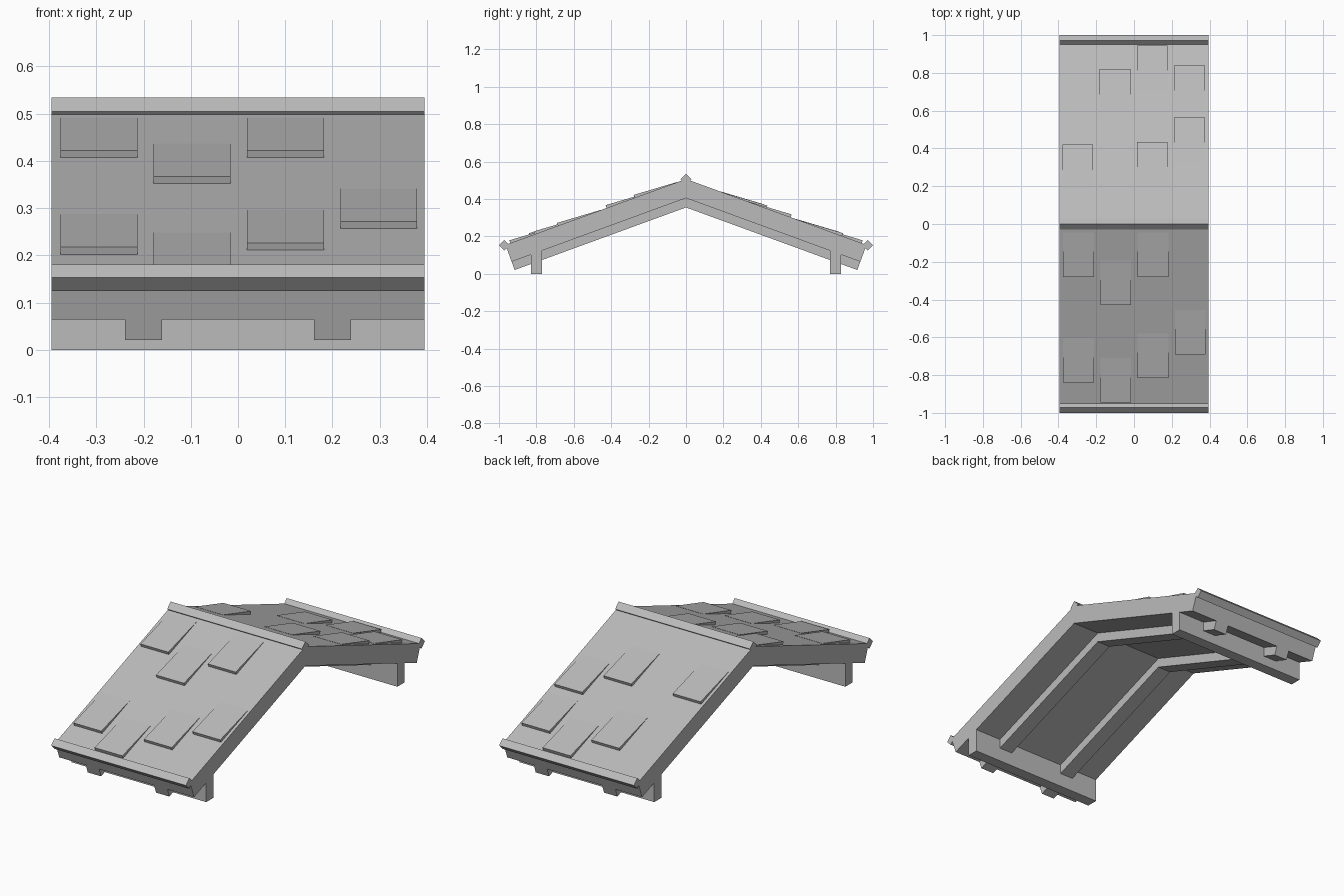
import bpy
import bmesh

cube = bpy.data.objects.get("Cube")
if cube:
    bpy.data.objects.remove(cube, do_unlink=True)

# Single plain grey
grey = bpy.data.materials.new("plain_grey")
grey.use_nodes = True
COLOUR = (0.5, 0.5, 0.5, 1.0)
grey.diffuse_color = COLOUR
grey.node_tree.nodes["Principled BSDF"].inputs["Base Color"].default_value = COLOUR

HALF_W = 0.395      # half length along the ridge
SLOPE = 0.365       # roof pitch
RIDGE = 0.507       # ridge height of the roof surface
UNDER = 0.405       # ridge height of the slab underside
EAVE = 0.965        # reach of the roof surface
COS = 1 / (1 + SLOPE ** 2) ** 0.5
SIN = SLOPE * COS


def prism(name, profile, x0, x1):
    """Extrude a (y, z) profile along x."""
    bm = bmesh.new()
    face = bm.faces.new([bm.verts.new((x0, y, z)) for y, z in profile])
    grown = bmesh.ops.extrude_face_region(bm, geom=[face])["geom"]
    verts = [v for v in grown if isinstance(v, bmesh.types.BMVert)]
    bmesh.ops.translate(bm, verts=verts, vec=(x1 - x0, 0, 0))
    bmesh.ops.recalc_face_normals(bm, faces=bm.faces)
    mesh = bpy.data.meshes.new(name)
    bm.to_mesh(mesh)
    bm.free()
    mesh.materials.append(grey)
    obj = bpy.data.objects.new(name, mesh)
    bpy.context.collection.objects.link(obj)
    return obj


def height(y, ridge=RIDGE):
    return ridge - SLOPE * abs(y)


def chevron(top, bottom):
    """Gable-shaped band with ends cut square to the slope."""
    def end(ridge):
        y = EAVE - (RIDGE - ridge) * COS * SIN
        return y, height(y, ridge)
    (ty, tz), (by, bz) = end(top), end(bottom)
    return [(-ty, tz), (0, top), (ty, tz), (by, bz), (0, bottom), (-by, bz)]


def diamond(y, z, r):
    return [(y - r, z), (y, z + r), (y + r, z), (y, z - r)]


# Roof slab and the two rafters under it
prism("roof_slab", chevron(RIDGE, UNDER), -HALF_W, HALF_W)
for side, x in (("right", -0.2), ("left", 0.2)):
    prism(f"{side}_rafter", chevron(UNDER, 0.355), x - 0.039, x + 0.039)

# Ridge cap, eave trims and wall plates
prism("ridge_cap", diamond(0, 0.505, 0.029), -HALF_W, HALF_W)
for side, s in (("front", -1), ("back", 1)):
    prism(f"{side}_eave_trim", diamond(s * 0.972, 0.153, 0.028), -HALF_W, HALF_W)
    plate = [(s * 0.77, 0), (s * 0.83, 0),
             (s * 0.83, height(0.83, UNDER)), (s * 0.77, height(0.77, UNDER))]
    prism(f"{side}_wall_plate", plate, -HALF_W, HALF_W)

# Raised shingles: wedges thick at the lower edge; columns mirror on the back
COLUMNS = (-0.294, -0.097, 0.101, 0.298)
FRONT = ((0, 0.28), (0, 0.84), (1, 0.43), (1, 0.945), (2, 0.28), (2, 0.815), (3, 0.69))
BACK = ((0, 0.565), (0, 0.84), (1, 0.435), (1, 0.945), (2, 0.82), (3, 0.42))
THICK = 0.016
for side, s, layout in (("front", -1, FRONT), ("back", 1, BACK)):
    for i, (column, edge) in enumerate(layout):
        low = edge - THICK * SIN
        high = low - 0.23
        wedge = [(s * high, height(high) - 0.01),
                 (s * high, height(high) + 0.001),
                 (s * edge, height(low) + THICK * COS),
                 (s * low, height(low)),
                 (s * low, height(low) - 0.01)]
        x = COLUMNS[column] * -s
        prism(f"{side}_shingle_{i + 1}", wedge, x - 0.0815, x + 0.0815)
